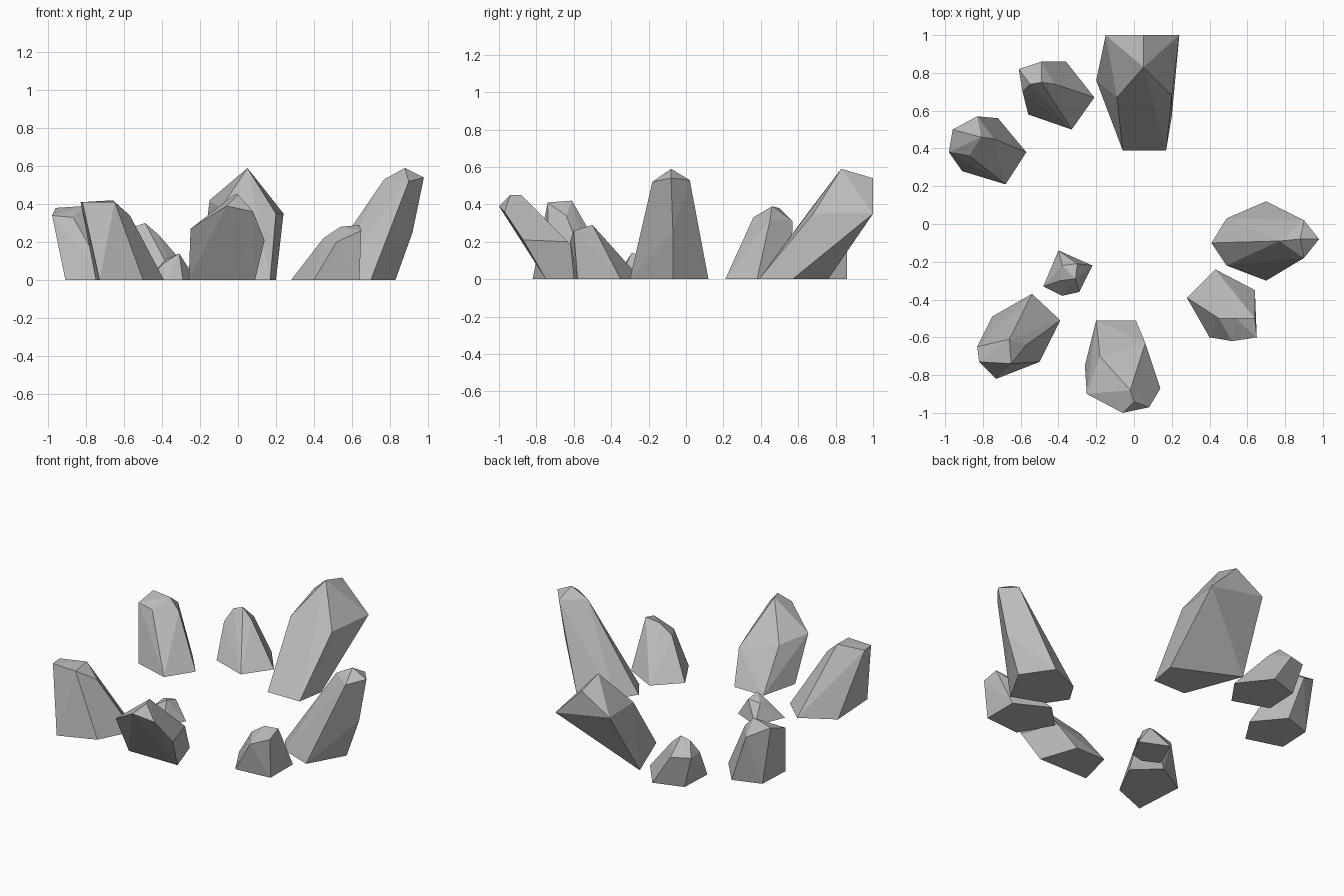
import bpy
import bmesh
import math

default_cube = bpy.data.objects.get("Cube")
if default_cube:
    bpy.data.objects.remove(default_cube, do_unlink=True)


def make_material(name, color):
    material = bpy.data.materials.new(name)
    material.use_nodes = True
    material.diffuse_color = color
    shader = next(n for n in material.node_tree.nodes if n.type == 'BSDF_PRINCIPLED')
    shader.inputs["Base Color"].default_value = color
    return material


stone_grey = make_material("stone grey", (0.5, 0.5, 0.5, 1))


def make_rock(name, footprint, crown):
    """Faceted boulder: flat footprint on the ground, hulled up to its crown corners."""
    bm = bmesh.new()
    for x, y in footprint:
        bm.verts.new((x, y, 0))
    for corner in crown:
        bm.verts.new(corner)
    hull = bmesh.ops.convex_hull(bm, input=bm.verts[:])
    leftovers = set(hull["geom_interior"]) | set(hull["geom_unused"])
    loose = [item for item in leftovers if isinstance(item, bmesh.types.BMVert)]
    bmesh.ops.delete(bm, geom=loose, context='VERTS')
    # merge nearly coplanar triangles into broad facets
    bmesh.ops.dissolve_limit(bm, angle_limit=math.radians(3),
                             verts=bm.verts[:], edges=bm.edges[:])
    bmesh.ops.recalc_face_normals(bm, faces=bm.faces[:])
    mesh = bpy.data.meshes.new(name)
    bm.to_mesh(mesh)
    bm.free()
    mesh.materials.append(stone_grey)
    rock = bpy.data.objects.new(name, mesh)
    bpy.context.collection.objects.link(rock)
    return rock


# Large boulder at the back, leaning outward
make_rock("back_large_rock",
          footprint=[(-.06, .39), (.17, .39), (.2, .57), (-.2, .76)],
          crown=[(.05, .83, .59), (.05, 1, .54), (-.15, 1, .42), (.24, 1, .35),
                 (-.09, .67, .38), (.2, .68, .35)])

# Low stone at the back right
make_rock("back_low_rock",
          footprint=[(-.21, .67), (-.33, .5), (-.56, .58), (-.55, .8), (-.36, .86)],
          crown=[(-.61, .82, .21), (-.49, .86, .2), (-.49, .75, .3), (-.55, .74, .28),
                 (-.42, .74, .24), (-.59, .7, .2)])

# Upright stone on the right side
make_rock("right_upright_rock",
          footprint=[(-.91, .28), (-.68, .21), (-.57, .38), (-.72, .56), (-.9, .5)],
          crown=[(-.98, .38, .34), (-.96, .5, .38), (-.83, .57, .31), (-.81, .46, .39),
                 (-.87, .36, .33), (-.74, .45, .32)])

# Small pebble inside the ring
make_rock("small_pebble",
          footprint=[(-.4, -.14), (-.22, -.22), (-.29, -.36), (-.38, -.38), (-.48, -.33)],
          crown=[(-.38, -.22, .11), (-.3, -.21, .12), (-.31, -.29, .14), (-.39, -.3, .09)])

# Slanted stone at the front right
make_rock("front_right_rock",
          footprint=[(-.54, -.37), (-.39, -.51), (-.5, -.73), (-.73, -.82), (-.75, -.49)],
          crown=[(-.82, -.73, .41), (-.83, -.65, .41), (-.66, -.61, .42),
                 (-.57, -.64, .34), (-.65, -.74, .41)])

# Broad stone at the front, leaning outward
make_rock("front_broad_rock",
          footprint=[(-.26, -.75), (.09, -.75), (.01, -.51), (-.2, -.51)],
          crown=[(-.25, -.9, .27), (-.06, -1, .39), (.08, -.97, .36), (.14, -.87, .21),
                 (0, -.94, .45), (-.02, -.88, .45), (-.18, -.7, .25), (.06, -.63, .2)])

# Low stone at the front left
make_rock("front_left_rock",
          footprint=[(.28, -.39), (.4, -.6), (.64, -.58), (.64, -.35), (.43, -.24)],
          crown=[(.45, -.5, .22), (.54, -.5, .28), (.64, -.5, .29), (.65, -.6, .26),
                 (.52, -.62, .2)])

# Tall tapering stone on the left side
make_rock("left_tall_rock",
          footprint=[(.7, -.3), (.83, -.07), (.7, .12), (.49, .03), (.41, -.1), (.49, -.22)],
          crown=[(.88, -.08, .59), (.98, -.08, .54), (.9, .02, .53), (.9, -.18, .52),
                 (.77, -.09, .53), (.92, -.07, .25)])
